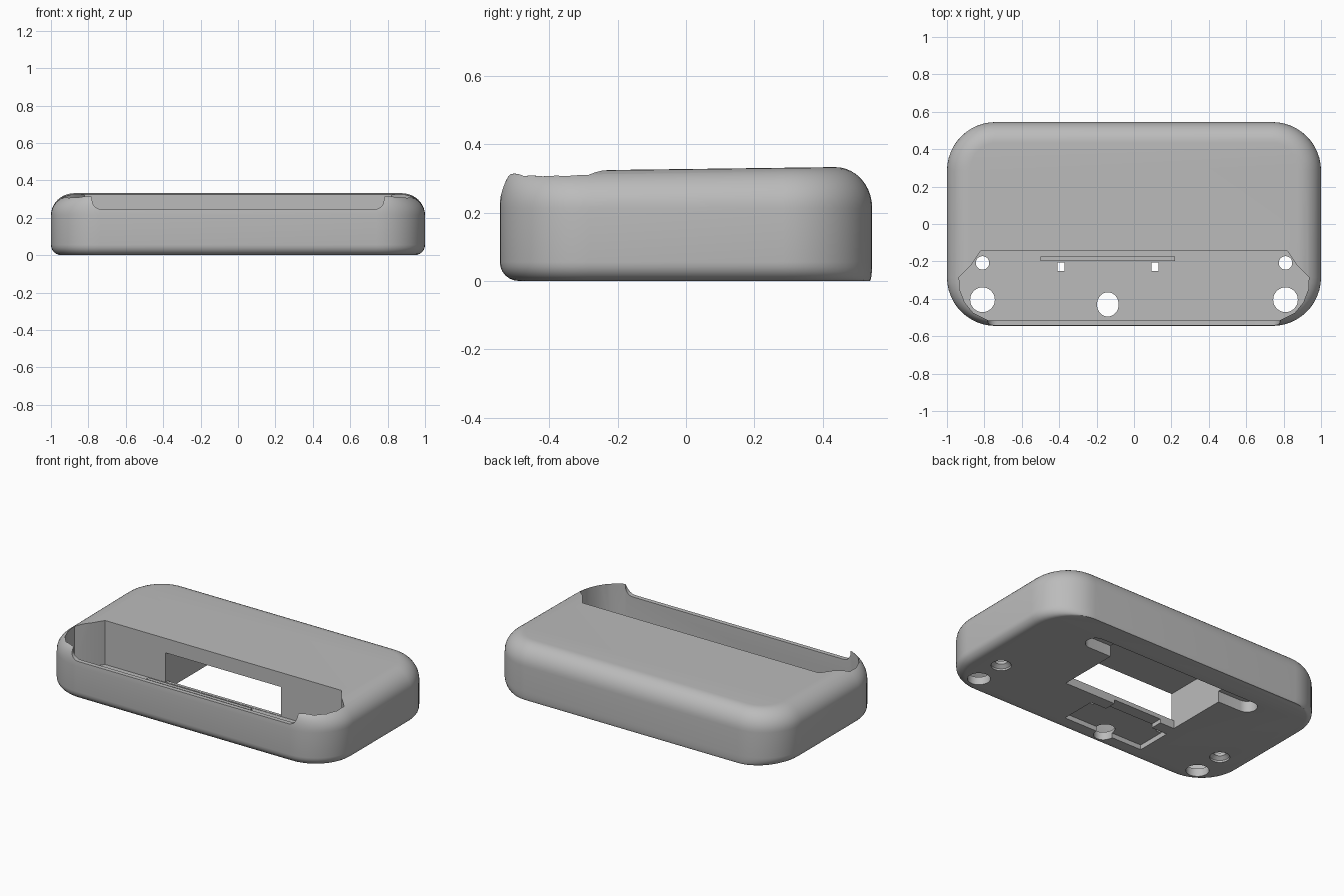
import bpy, bmesh
from math import sin, cos, pi, radians

cube = bpy.data.objects.get("Cube")
if cube:
    bpy.data.objects.remove(cube)

grey = bpy.data.materials.new("mid grey plastic")
grey.use_nodes = True
colour = (0.5, 0.5, 0.5, 1)
grey.diffuse_color = colour
grey.node_tree.nodes["Principled BSDF"].inputs["Base Color"].default_value = colour


def loft(name, rings):
    """Skin a stack of equal-length closed rings and cap both ends."""
    bm = bmesh.new()
    loops = [[bm.verts.new(p) for p in ring] for ring in rings]
    n = len(loops[0])
    for a, b in zip(loops, loops[1:]):
        for i in range(n):
            j = (i + 1) % n
            bm.faces.new((a[i], a[j], b[j], b[i]))
    bm.faces.new(loops[0][::-1])
    bm.faces.new(loops[-1])
    bmesh.ops.recalc_face_normals(bm, faces=bm.faces)
    mesh = bpy.data.meshes.new(name)
    bm.to_mesh(mesh)
    bm.free()
    obj = bpy.data.objects.new(name, mesh)
    bpy.context.collection.objects.link(obj)
    mesh.materials.append(grey)
    return obj


def prism(name, outline, z0, z1):
    return loft(name, [[(x, y, z) for x, y in outline] for z in (z0, z1)])


def box(name, x0, x1, y0, y1, z0, z1):
    return prism(name, [(x0, y0), (x1, y0), (x1, y1), (x0, y1)], z0, z1)


def round_cut(name, x, y, levels, stretch=1):
    """Turned cutter: levels are (radius, z) pairs."""
    turn = [2 * pi * i / 32 for i in range(32)]
    return loft(name, [[(x + r * cos(t), y + stretch * r * sin(t), z) for t in turn]
                       for r, z in levels])


# Outer shell: rounded rectangle rings with separate side, front and back insets
def shell_ring(z, side, front, back, slope=0):
    pts = []
    for q in range(4):
        for i in range(13):
            t = pi / 2 * (q + i / 12)
            sx = 1 if q in (0, 3) else -1
            sy = 1 if q < 2 else -1
            ry = 0.26 - (back if sy > 0 else front)
            y = sy * 0.285 + ry * sin(t)
            pts.append((sx * 0.74 + (0.26 - side) * cos(t), y, z + slope * (y - 0.43)))
    return pts


rings = []
for i in range(7):
    t = pi / 2 * i / 6
    inset = 0.055 * (1 - sin(t))
    rings.append(shell_ring(0.055 * (1 - cos(t)), inset, inset, inset * 0.12))
for i in range(11):
    t = pi / 2 * i / 10
    k = 1 - cos(t)
    rings.append(shell_ring(0.213 + 0.12 * sin(t), 0.125 * k, 0.04 * k, 0.11 * k,
                            0.013 * sin(t)))
shell = loft("case_shell", rings)

cutters = []

# Front bay open at the top
half = [(0.78, -0.515), (0.86, -0.475), (0.905, -0.42), (0.932, -0.35),
        (0.935, -0.285), (0.87, -0.22), (0.82, -0.145)]
outline = half + [(-x, y) for x, y in reversed(half)]
cutters.append(prism("front_bay_cutter", outline, 0.05, 0.6))

# Notch in the front wall with rounded lower corners
arc = [(0.73 + 0.05 * sin(pi / 2 * i / 6), 0.295 - 0.05 * cos(pi / 2 * i / 6)) for i in range(7)]
arc.append((0.78, 0.5))
notch = arc + [(-x, z) for x, z in reversed(arc)]
cutters.append(loft("front_notch_cutter", [[(x, y, z) for x, z in notch] for y in (-0.7, -0.4)]))

# Battery compartment under the roof, open below and into the bay
cutters.append(box("compartment_cutter", -0.4, 0.4, -0.125, 0.39, -0.1, 0.235))
cutters.append(box("compartment_mouth_cutter", -0.4, 0.4, -0.2, -0.1, 0.052, 0.235))

# Shallow latch recess with a neck joining the compartment
cutters.append(box("latch_recess_cutter", -0.41, 0.15, -0.43, -0.2, -0.1, 0.03))
cutters.append(box("latch_neck_cutter", -0.3, 0.04, -0.22, -0.11, -0.1, 0.025))
cutters.append(round_cut("finger_hole_cutter", -0.14, -0.43, [(0.058, -0.1), (0.058, 0.15)], 1.12))
for x in (-0.39, 0.112):
    cutters.append(box("latch_hole_cutter", x - 0.018, x + 0.018, -0.25, -0.205, -0.1, 0.15))

for s in (-1, 1):
    # Front post holes and countersunk screw holes
    cutters.append(round_cut("post_hole_cutter", s * 0.81, -0.405, [(0.066, -0.1), (0.066, 0.2)]))
    cutters.append(round_cut("screw_hole_cutter", s * 0.81, -0.208,
                             [(0.058, -0.05), (0.058, 0.012), (0.036, 0.03), (0.036, 0.2)]))
    # Rear round-ended slots with screw holes
    slot = [(s * 0.38, 0.27), (s * 0.38, 0.39)]
    slot += [(s * (0.56 + 0.06 * cos(a)), 0.33 + 0.06 * sin(a))
             for a in [pi / 2 - pi * i / 12 for i in range(13)]]
    cutters.append(prism("rear_slot_cutter", slot, -0.1, 0.07))
    cutters.append(round_cut("rear_screw_cutter", s * 0.555, 0.33, [(0.03, 0.02), (0.03, 0.18)]))

bpy.context.view_layer.objects.active = shell
for cutter in cutters:
    cutter.hide_render = True
    mod = shell.modifiers.new(cutter.name, "BOOLEAN")
    mod.operation = "DIFFERENCE"
    mod.solver = "EXACT"
    mod.object = cutter
    bpy.ops.object.modifier_apply(modifier=mod.name)
for cutter in cutters:
    bpy.data.objects.remove(cutter)

# Thin rib across the bay floor
box("floor_rib", -0.5, 0.22, -0.197, -0.175, 0.045, 0.065)

bpy.ops.object.select_all(action="DESELECT")
shell.select_set(True)
bpy.context.view_layer.objects.active = shell
bpy.ops.object.shade_smooth_by_angle(angle=radians(30))
